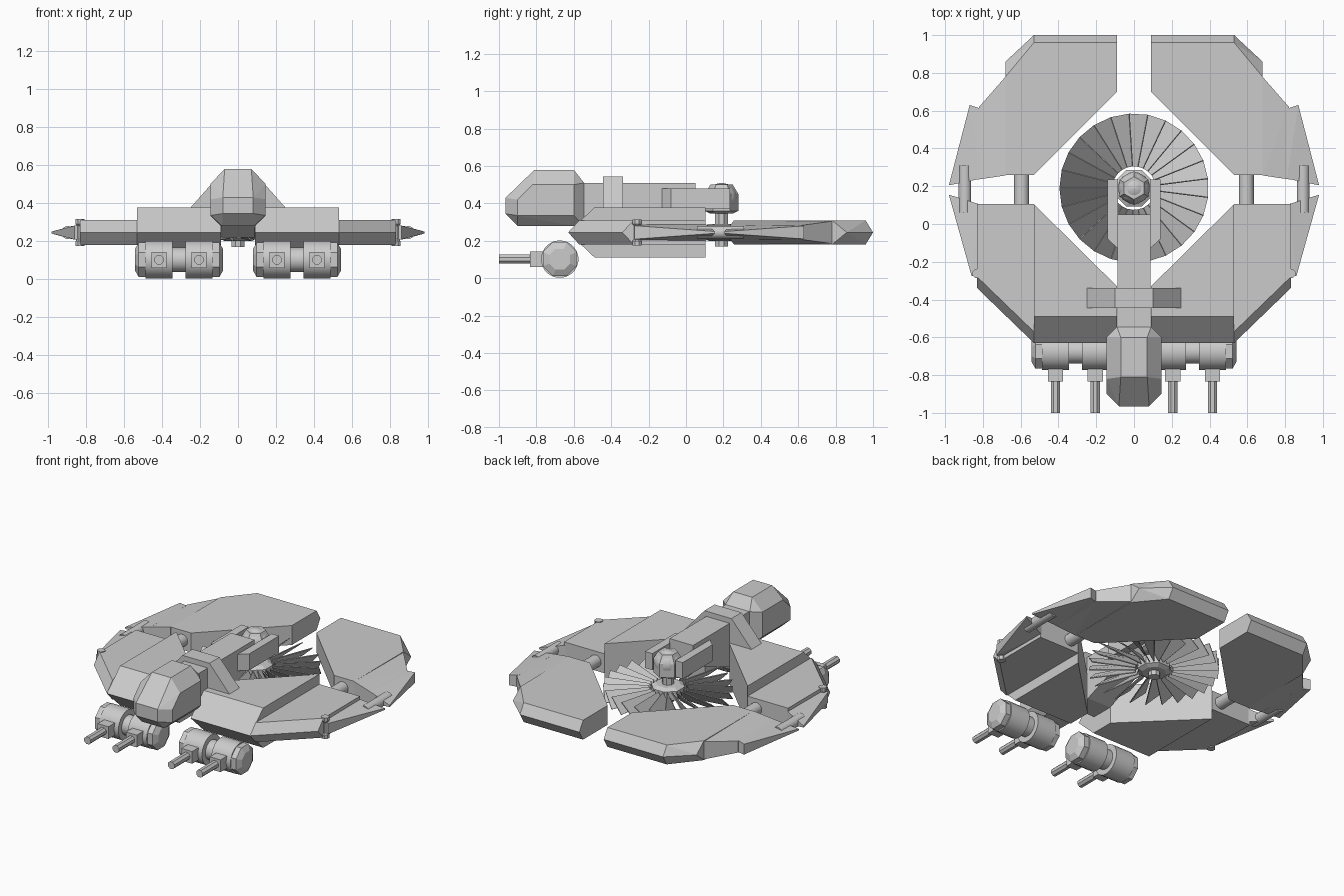
import bpy, bmesh, math
from mathutils import Matrix, Vector

if "Cube" in bpy.data.objects:
    bpy.data.objects.remove(bpy.data.objects["Cube"])

ZC = 0.245  # mid height of the hull plates


def finish(name, bm, mirror=False, smooth=None):
    bmesh.ops.recalc_face_normals(bm, faces=bm.faces)
    me = bpy.data.meshes.new(name)
    bm.to_mesh(me)
    bm.free()
    ob = bpy.data.objects.new(name, me)
    bpy.context.collection.objects.link(ob)
    if mirror:
        m = ob.modifiers.new("Mirror", 'MIRROR')
        m.use_mirror_merge = False
    if smooth:
        bpy.ops.object.select_all(action='DESELECT')
        ob.select_set(True)
        bpy.context.view_layer.objects.active = ob
        bpy.ops.object.shade_smooth_by_angle(angle=math.radians(smooth))
    return ob


def hull(name, pts, mirror=False):
    """Faceted convex solid through the given points."""
    bm = bmesh.new()
    for p in pts:
        bm.verts.new(p)
    r = bmesh.ops.convex_hull(bm, input=bm.verts)
    loose = [v for v in bm.verts if not v.link_faces]
    bmesh.ops.delete(bm, geom=loose, context='VERTS')
    bmesh.ops.dissolve_limit(bm, angle_limit=0.02, verts=bm.verts, edges=bm.edges)
    return finish(name, bm, mirror)


def plate(name, pts):
    """Mirrored plate from (x, y, half thickness) about the mid height."""
    return hull(name, [(x, y, ZC + s * h) for x, y, h in pts for s in (1, -1)], True)


def box(name, x0, x1, y0, y1, z0, z1, mirror=False):
    return hull(name, [(x, y, z) for x in (x0, x1) for y in (y0, y1) for z in (z0, z1)], mirror)


def lathe(name, origin, axis, profile, n, mirror=False, smooth=None):
    """Revolve (distance, radius) rings round an axis, capped at both ends."""
    bm = bmesh.new()
    rot = Vector((0, 0, 1)).rotation_difference(Vector(axis)).to_matrix().to_4x4()
    mat = Matrix.Translation(origin) @ rot
    rings = []
    for d, r in profile:
        rings.append([bm.verts.new(mat @ Vector((r * math.cos(a), r * math.sin(a), d)))
                      for a in [2 * math.pi * (i + 0.5) / n for i in range(n)]])
    for a, b in zip(rings, rings[1:]):
        for i in range(n):
            bm.faces.new((a[i], a[(i + 1) % n], b[(i + 1) % n], b[i]))
    bm.faces.new(rings[0])
    bm.faces.new(rings[-1])
    return finish(name, bm, mirror, smooth)


# front wings: thick inner slab, thinner outer slab, drooping edge panel
plate("front_wing_inner", [(0.53, 0.105, 0.133), (0.09, -0.33, 0.133), (0.09, -0.49, 0.133),
                           (0.53, -0.49, 0.133), (0.09, -0.63, 0), (0.53, -0.63, 0)])
plate("front_wing_outer", [(0.53, 0.105, 0.065), (0.83, 0.105, 0.065), (0.83, -0.28, 0.065),
                           (0.53, -0.57, 0.065), (0.83, -0.34, 0), (0.53, -0.63, 0)])
plate("front_edge_panel", [(0.82, 0.105, 0.045), (0.82, -0.27, 0.042), (0.86, -0.275, 0.036),
                           (0.98, 0.155, 0.005)])
lathe("hinge_pin", (0.83, -0.262, 0.175), (0, 0, 1),
      [(0, 0.026), (0.025, 0.026), (0.035, 0.018), (0.105, 0.018), (0.115, 0.026), (0.14, 0.026)],
      8, True)

# rear wings
plate("rear_wing_inner", [(0.09, 0.70, 0.065), (0.53, 0.26, 0.065), (0.53, 0.96, 0.065),
                          (0.09, 0.96, 0.065), (0.53, 1.0, 0), (0.09, 1.0, 0)])
plate("rear_wing_middle", [(0.53, 0.26, 0.065), (0.68, 0.26, 0.065), (0.68, 0.78, 0.065),
                           (0.53, 0.96, 0.065), (0.68, 0.86, 0), (0.53, 1.0, 0)])
plate("rear_wing_outer", [(0.68, 0.257, 0.065), (0.68, 0.78, 0.06), (0.82, 0.62, 0.038),
                          (0.83, 0.235, 0.036)])
plate("rear_edge_panel", [(0.81, 0.24, 0.04), (0.81, 0.61, 0.04), (0.87, 0.63, 0.035),
                          (0.98, 0.205, 0.005)])

# struts joining front and rear wings
lathe("strut_inner", (0.595, 0.08, ZC), (0, 1, 0), [(0, 0.04), (0.20, 0.04)], 16, True, 40)
lathe("strut_outer", (0.895, 0.06, ZC), (0, 1, 0), [(0, 0.034), (0.25, 0.034)], 16, True, 40)

# central beam and saddle
hull("central_beam", [(x, y, z) for x in (-0.087, 0.087) for y, z in
                      ((-0.58, 0.51), (0.05, 0.51), (0.05, 0.37), (-0.33, 0.22),
                       (-0.48, 0.22), (-0.58, 0.30))])
hull("saddle", [(x, y, z) for y in (-0.445, -0.338) for x, z in
                ((-0.255, 0.37), (0.255, 0.37), (-0.1, 0.545), (0.1, 0.545))])

# cockpit
hull("cockpit", [(s * x, y, z) for s in (1, -1) for x, y, z in
                 ((0.07, -0.60, 0.58), (0.07, -0.81, 0.58), (0.145, -0.60, 0.50),
                  (0.145, -0.82, 0.50), (0.145, -0.60, 0.335), (0.09, -0.60, 0.28),
                  (0.09, -0.545, 0.51), (0.09, -0.545, 0.28), (0.08, -0.965, 0.43),
                  (0.08, -0.965, 0.345), (0.145, -0.90, 0.42), (0.145, -0.90, 0.335),
                  (0.085, -0.90, 0.28))])

# arms holding the pivot ball
hull("pivot_arm", [(x, y, z) for z in (0.37, 0.48) for x, y in
                   ((0.085, -0.13), (0.14, -0.08), (0.14, 0.235), (0.085, 0.235))], True)
FAN = (0, 0.19, 0)
lathe("pivot_ball", FAN, (0, 0, 1),
      [(0.43 + 0.08 * math.sin(t), max(0.002, 0.085 * math.cos(t)))
       for t in [math.radians(-90 + 22.5 * i) for i in range(9)]], 12, False, 35)
lathe("pivot_collar", FAN, (0, 0, 1), [(0.345, 0.06), (0.36, 0.09), (0.45, 0.09), (0.50, 0.06)], 6)

# fan hub and pitched blades
lathe("fan_shaft", FAN, (0, 0, 1), [(0.17, 0.037), (0.38, 0.037)], 8)
lathe("fan_hub", FAN, (0, 0, 1), [(0.20, 0.075), (0.215, 0.105), (0.275, 0.105), (0.29, 0.075)], 8)
N = 25
bm = bmesh.new()
for i in range(N):
    vs = []
    for r, h, s in ((0.115, 0.03, -1), (0.395, 0.042, -1), (0.395, 0.042, 1), (0.115, 0.03, 1)):
        a = 2 * math.pi * i / N + s * math.pi / N
        vs.append(bm.verts.new((r * math.cos(a), 0.19 + r * math.sin(a), ZC - s * h)))
    bm.faces.new(vs)
bmesh.ops.recalc_face_normals(bm, faces=bm.faces)
for f in bm.faces:
    if f.normal.z < 0:
        f.normal_flip()
me = bpy.data.meshes.new("fan_blades")
bm.to_mesh(me)
bm.free()
fan = bpy.data.objects.new("fan_blades", me)
bpy.context.collection.objects.link(fan)
sol = fan.modifiers.new("Thickness", 'SOLIDIFY')
sol.thickness = 0.006
sol.offset = 0

# twin cannons: rollers across x with barrels pointing forward
CX, CY, CZ = 0.31, -0.675, 0.102
lathe("cannon_axle", (CX, CY, CZ), (1, 0, 0), [(-0.2, 0.065), (0.2, 0.065)], 20, True, 40)
for s, side in ((-1, "inner"), (1, "outer")):
    x = CX + s * 0.105
    lathe("cannon_drum_" + side, (x, CY, CZ), (1, 0, 0), [(-0.071, 0.1), (0.071, 0.1)], 24, True, 40)
    lathe("cannon_cap_" + side, (CX, CY, CZ), (s, 0, 0),
          [(0.17, 0.098), (0.212, 0.098), (0.232, 0.06)], 8, True)
    box("barrel_block_" + side, x - 0.04, x + 0.04, -0.835, -0.74, 0.06, 0.142, True)
    lathe("barrel_" + side, (x, -0.82, CZ), (0, -1, 0), [(0, 0.026), (0.18, 0.026)], 8, True)
